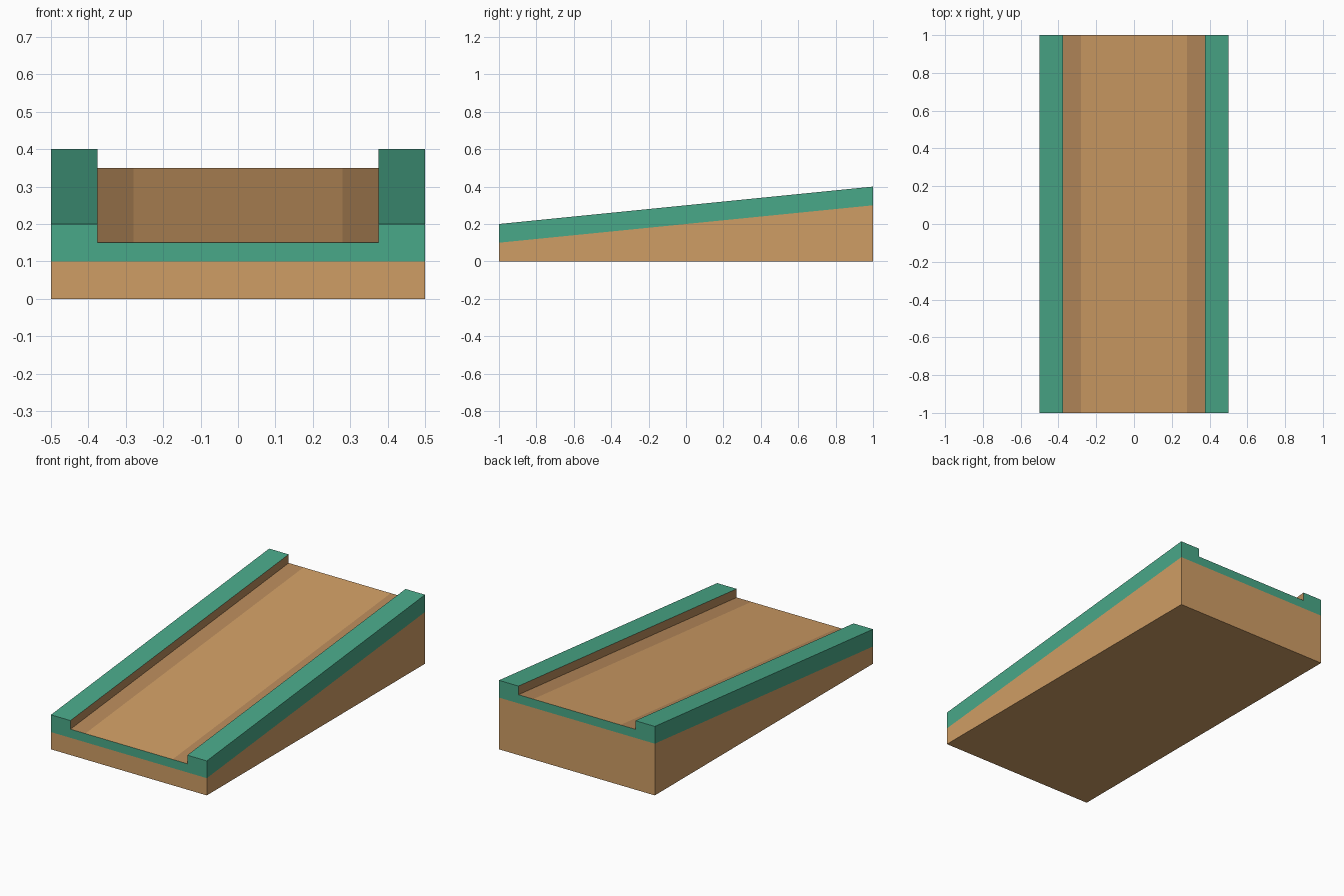
import bpy
import bmesh

cube = bpy.data.objects.get("Cube")
if cube:
    bpy.data.objects.remove(cube, do_unlink=True)


def material(name, srgb):
    color = [((c / 255 + 0.055) / 1.055) ** 2.4 for c in srgb] + [1.0]
    mat = bpy.data.materials.new(name)
    mat.use_nodes = True
    mat.diffuse_color = color
    mat.node_tree.nodes["Principled BSDF"].inputs["Base Color"].default_value = color
    return mat


TAN = material("tan", (207, 157, 101))
DARK_TAN = material("dark tan", (183, 138, 91))
GREEN = material("green", (73, 168, 136))

HALF_LENGTH = 1.0
HALF_WIDTH = 0.5
WALL = 0.375      # inner edge of the side rails
STRIPE = 0.28     # inner edge of the dark floor stripes
RISE = 0.2        # height gained from front to back


def add_object(name, bm, mats):
    mesh = bpy.data.meshes.new(name)
    bm.to_mesh(mesh)
    bm.free()
    for mat in mats:
        mesh.materials.append(mat)
    obj = bpy.data.objects.new(name, mesh)
    bpy.context.collection.objects.link(obj)
    return obj


def sloped_prism(name, profile, mats, rule=None, flat_bottom=False):
    """Run an anticlockwise x-z profile from front to back, climbing the slope."""
    bm = bmesh.new()
    front = [bm.verts.new((x, -HALF_LENGTH, z)) for x, z in profile]
    back = [bm.verts.new((x, HALF_LENGTH, z if flat_bottom and z == 0 else z + RISE))
            for x, z in profile]
    bm.faces.new(front)
    bm.faces.new(back[::-1])
    for i in range(len(profile)):
        j = (i + 1) % len(profile)
        bm.faces.new((front[i], back[i], back[j], front[j]))
    bmesh.ops.recalc_face_normals(bm, faces=bm.faces)
    if rule:
        for face in bm.faces:
            face.material_index = rule(face)
    return add_object(name, bm, mats)


# Solid wedge underneath
w = HALF_WIDTH
sloped_prism("wedge_base", [(-w, 0), (w, 0), (w, 0.1), (-w, 0.1)], [TAN],
             flat_bottom=True)


# Channel with raised rails: tan floor, dark edge stripes and inner walls
def channel_color(face):
    center = face.calc_center_median()
    level = center.z - RISE / 2
    if abs(face.normal.y) > 0.9 or abs(center.x) > WALL + 0.01 or level < 0.12:
        return 0
    return 1 if abs(center.x) < STRIPE else 2


right_half = [(w, 0.1), (w, 0.2), (WALL, 0.2), (WALL, 0.15), (STRIPE, 0.15)]
left_half = [(-x, z) for x, z in reversed(right_half)]
sloped_prism("channel", right_half + left_half, [GREEN, TAN, DARK_TAN], channel_color)
